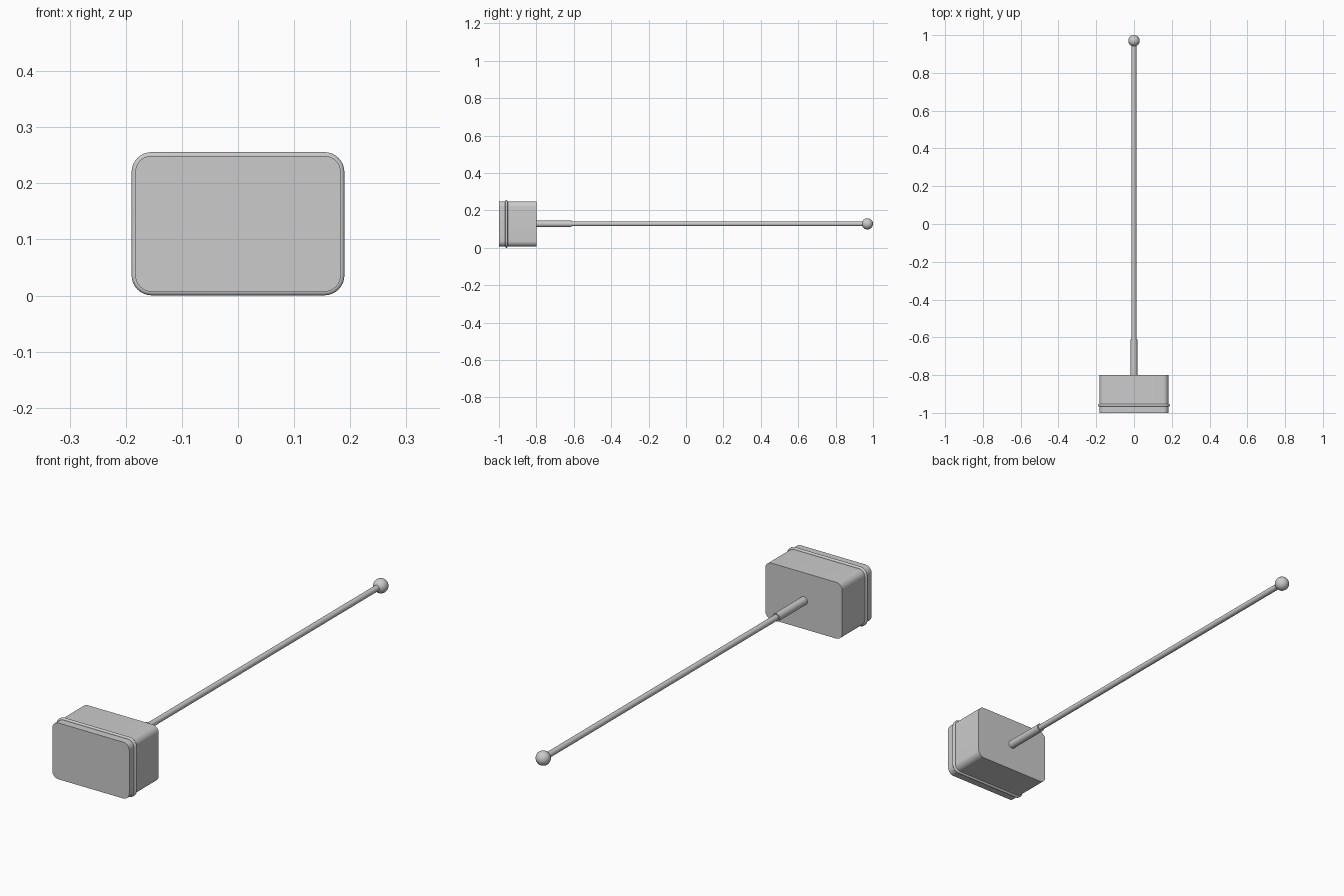
import bpy, bmesh, math

if "Cube" in bpy.data.objects:
    bpy.data.objects.remove(bpy.data.objects["Cube"])

CZ = 0.128            # height of the rod axis and box centre
HX, HZ, R = 0.183, 0.121, 0.029


def outline(hx, hz, r, n=8):
    """Rounded rectangle in the xz plane, centred on the axis."""
    pts = []
    for k, (sx, sz) in enumerate([(1, 1), (-1, 1), (-1, -1), (1, -1)]):
        for i in range(n + 1):
            a = math.pi / 2 * (k + i / n)
            pts.append((sx * (hx - r) + r * math.cos(a),
                        CZ + sz * (hz - r) + r * math.sin(a)))
    return pts


def smooth(ob):
    bpy.ops.object.select_all(action='DESELECT')
    ob.select_set(True)
    bpy.context.view_layer.objects.active = ob
    bpy.ops.object.shade_smooth_by_angle(angle=math.radians(35))


def rounded_box(name, y0, y1):
    bm = bmesh.new()
    face = bm.faces.new([bm.verts.new((x, y0, z)) for x, z in outline(HX, HZ, R)])
    ext = bmesh.ops.extrude_face_region(bm, geom=[face], use_keep_orig=True)
    bmesh.ops.translate(bm, vec=(0, y1 - y0, 0),
                        verts=[g for g in ext['geom'] if isinstance(g, bmesh.types.BMVert)])
    bmesh.ops.recalc_face_normals(bm, faces=bm.faces)
    me = bpy.data.meshes.new(name)
    bm.to_mesh(me)
    bm.free()
    ob = bpy.data.objects.new(name, me)
    bpy.context.collection.objects.link(ob)
    smooth(ob)


def cylinder(name, r, y0, y1):
    bpy.ops.mesh.primitive_cylinder_add(vertices=32, radius=r, depth=y1 - y0,
                                        location=(0, (y0 + y1) / 2, CZ),
                                        rotation=(math.pi / 2, 0, 0))
    bpy.context.object.name = name
    smooth(bpy.context.object)


# Box: front lid and rear housing
rounded_box("lid", -1.0, -0.96)
rounded_box("housing", -0.96, -0.8)

# Thin seal bead around the joint
cu = bpy.data.curves.new("seal", 'CURVE')
cu.dimensions = '3D'
cu.bevel_depth = 0.007
cu.bevel_resolution = 3
pts = outline(HX, HZ, R)
sp = cu.splines.new('POLY')
sp.points.add(len(pts) - 1)
for p, (x, z) in zip(sp.points, pts):
    p.co = (x, -0.96, z, 1)
sp.use_cyclic_u = True
bpy.context.collection.objects.link(bpy.data.objects.new("seal", cu))

# Antenna: sleeve, rod and ball tip
cylinder("antenna_sleeve", 0.0175, -0.81, -0.612)
cylinder("antenna_rod", 0.0125, -0.62, 0.97)
bpy.ops.mesh.primitive_uv_sphere_add(segments=32, ring_count=16, radius=0.03,
                                     location=(0, 0.97, CZ),
                                     rotation=(math.pi / 2, 0, 0))
bpy.context.object.name = "antenna_tip"
smooth(bpy.context.object)
